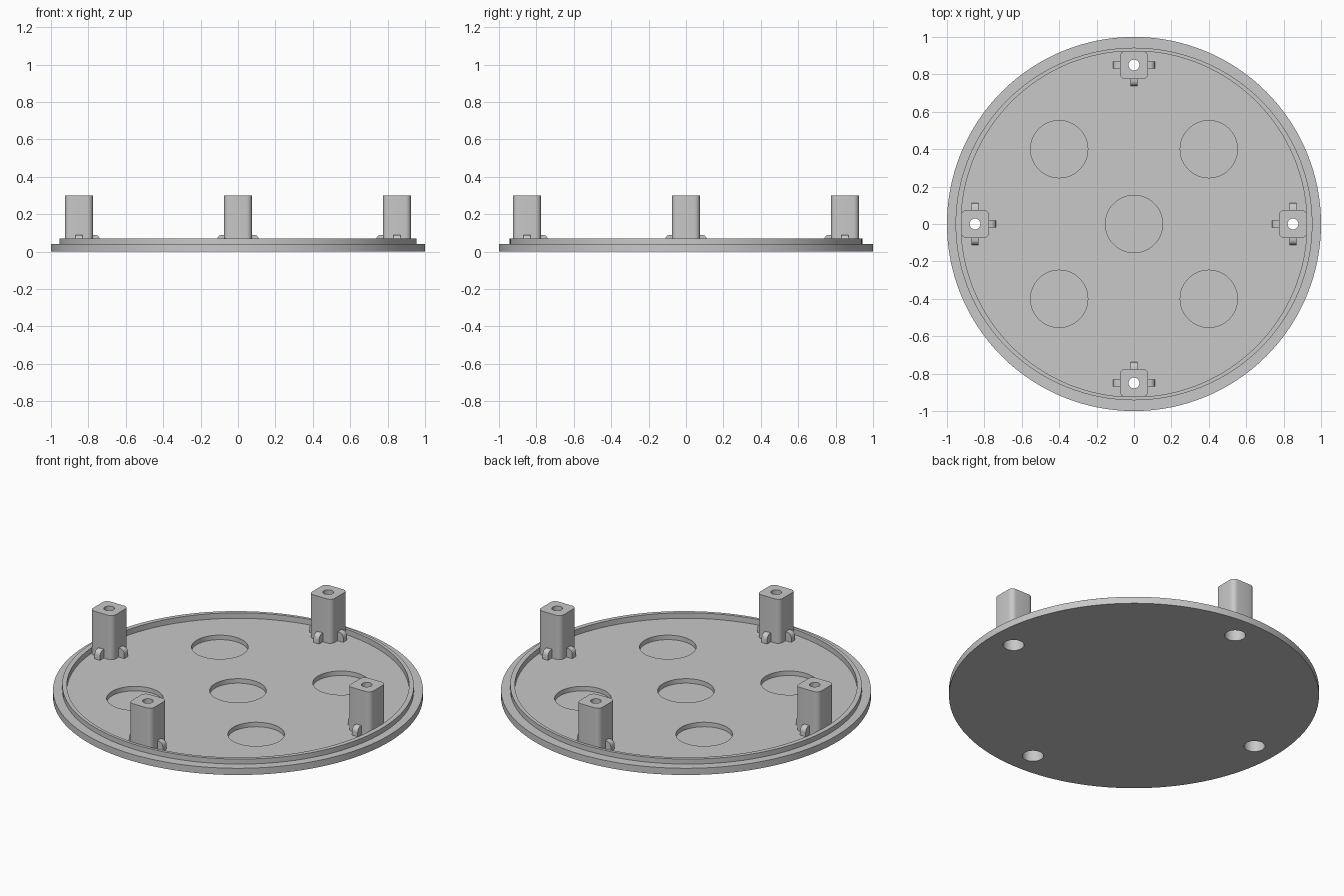
import bpy, bmesh, math
from mathutils import Matrix, Vector

if "Cube" in bpy.data.objects:
    bpy.data.objects.remove(bpy.data.objects["Cube"])

FLOOR, POCKET, TOP, POST_R = 0.037, 0.01, 0.30, 0.85

grey = bpy.data.materials.new("light_grey")
grey.use_nodes = True
grey.diffuse_color = (0.58, 0.58, 0.58, 1)
grey.node_tree.nodes["Principled BSDF"].inputs["Base Color"].default_value = grey.diffuse_color


def finish(name, bm):
    bmesh.ops.recalc_face_normals(bm, faces=bm.faces)
    mesh = bpy.data.meshes.new(name)
    bm.to_mesh(mesh)
    bm.free()
    mesh.materials.append(grey)
    ob = bpy.data.objects.new(name, mesh)
    bpy.context.collection.objects.link(ob)
    return ob


def select(ob):
    bpy.ops.object.select_all(action='DESELECT')
    ob.select_set(True)
    bpy.context.view_layer.objects.active = ob


def smooth(ob):
    select(ob)
    bpy.ops.object.shade_smooth_by_angle(angle=math.radians(30))


def cylinder(bm, x, y, r, z0, z1, sides=64):
    bmesh.ops.create_cone(bm, cap_ends=True, segments=sides, radius1=r, radius2=r,
                          depth=z1 - z0, matrix=Matrix.Translation((x, y, (z0 + z1) / 2)))


def cut(ob, fill):
    """Subtract the cylinders that fill() adds to an empty bmesh."""
    bm = bmesh.new()
    fill(bm)
    cutter = finish("cutter", bm)
    cutter.hide_render = True
    mod = ob.modifiers.new("cut", 'BOOLEAN')
    mod.operation, mod.solver, mod.object = 'DIFFERENCE', 'EXACT', cutter
    select(ob)
    bpy.ops.object.modifier_apply(modifier=mod.name)
    bpy.data.objects.remove(cutter)


angles = [i * math.pi / 2 for i in range(4)]
posts = [(POST_R * math.cos(a), POST_R * math.sin(a)) for a in angles]

# Base plate with raised lip, turned from a profile
bm = bmesh.new()
profile = [(0, 0), (1, 0), (1, 0.04), (0.954, 0.04), (0.954, 0.07),
           (0.925, 0.07), (0.925, FLOOR), (0, FLOOR)]
verts = [bm.verts.new((r, 0, z)) for r, z in profile]
edges = [bm.edges.new(pair) for pair in zip(verts, verts[1:])]
bmesh.ops.spin(bm, geom=verts + edges, axis=(0, 0, 1), cent=(0, 0, 0),
               angle=2 * math.pi, steps=128)
bmesh.ops.remove_doubles(bm, verts=bm.verts, dist=0.0005)
for v in bm.verts:  # the lip is slightly narrower front to back
    if 0.95 < v.co.xy.length < 0.96:
        v.co.y *= 0.988
plate = finish("base_plate", bm)


# Round blind pockets and screw clearance holes
def plate_holes(bm):
    for x, y in [(0, 0)] + [(sx * 0.4, sy * 0.4) for sx in (-1, 1) for sy in (-1, 1)]:
        cylinder(bm, x, y, 0.153, POCKET, 0.2)
    for x, y in posts:
        cylinder(bm, x, y, 0.057, -0.1, 0.2, 40)


cut(plate, plate_holes)
smooth(plate)

# Rounded square posts with a stepped bore
for i, (x, y) in enumerate(posts):
    bm = bmesh.new()
    z0 = FLOOR - 0.01
    bmesh.ops.create_cube(bm, size=1, matrix=Matrix.Translation((x, y, (z0 + TOP) / 2))
                          @ Matrix.Diagonal((0.15, 0.15, TOP - z0, 1)))
    upright = [e for e in bm.edges if abs(e.verts[0].co.z - e.verts[1].co.z) > 0.1]
    bmesh.ops.bevel(bm, geom=upright, offset=0.03, segments=6, profile=0.5, affect='EDGES')
    post = finish(f"post_{i + 1}", bm)
    cut(post, lambda b: cylinder(b, x, y, 0.057, -0.1, 0.24, 40))
    cut(post, lambda b: cylinder(b, x, y, 0.029, 0.2, 0.4, 32))
    smooth(post)

# Small rounded ribs on three sides of each post
rib_profile = [(0.07, FLOOR - 0.005), (0.112, FLOOR - 0.005), (0.112, 0.062),
               (0.109, 0.075), (0.101, 0.085), (0.09, 0.09), (0.07, 0.09)]
for i, (x, y) in enumerate(posts):
    bm = bmesh.new()
    for turn in (math.pi / 2, math.pi, -math.pi / 2):
        place = Matrix.Translation((x, y, 0)) @ Matrix.Rotation(angles[i] + turn, 4, 'Z')
        face = bm.faces.new([bm.verts.new(place @ Vector((r, -0.018, z))) for r, z in rib_profile])
        side = bmesh.ops.extrude_face_region(bm, geom=[face])
        bmesh.ops.translate(bm, verts=[g for g in side["geom"] if isinstance(g, bmesh.types.BMVert)],
                            vec=place.to_3x3() @ Vector((0, 0.036, 0)))
    smooth(finish(f"post_ribs_{i + 1}", bm))
